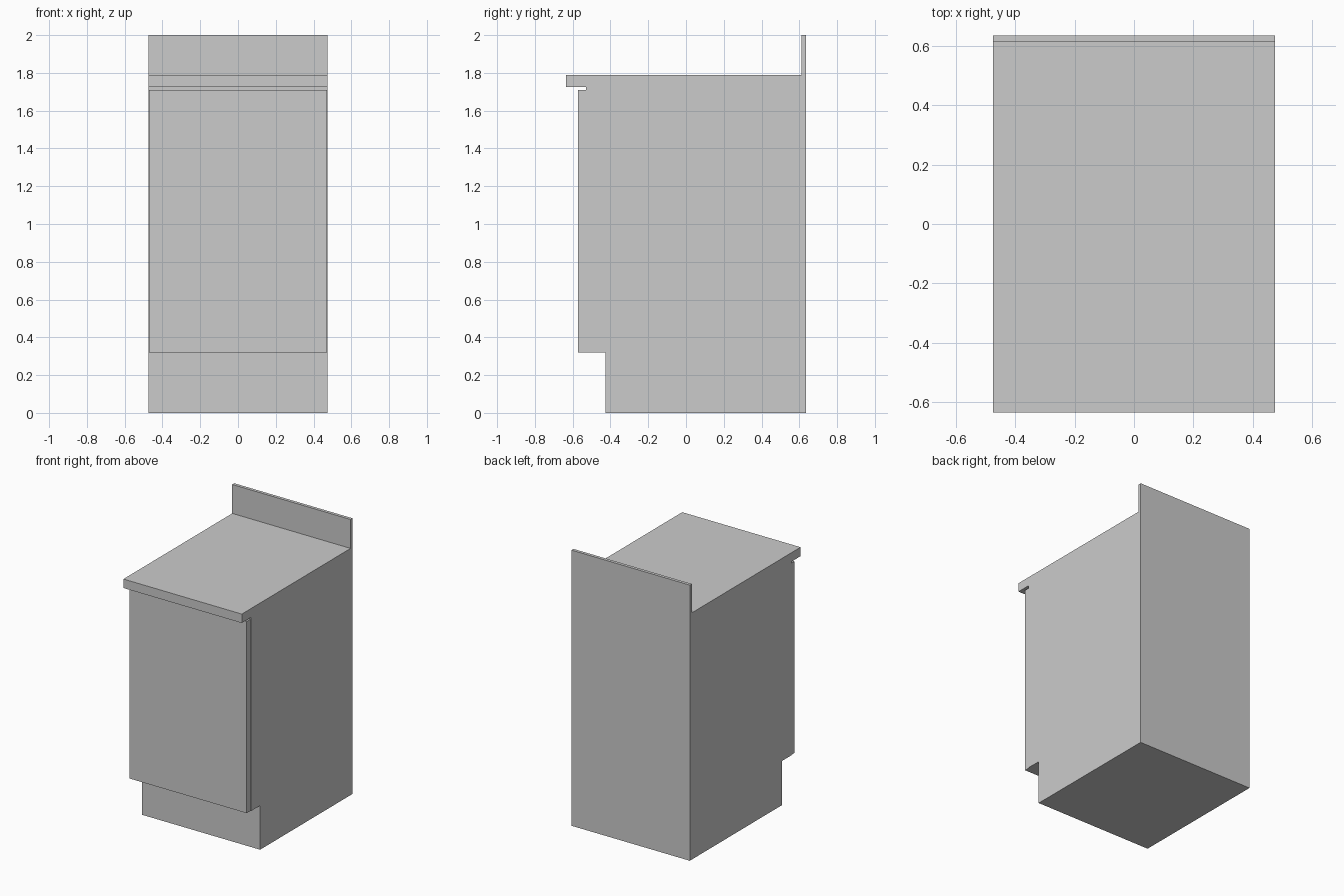
import bpy
import bmesh

if "Cube" in bpy.data.objects:
    bpy.data.objects.remove(bpy.data.objects["Cube"])

HALF_W = 0.475


def extrude_profile(name, profile, half_width):
    """Extrude a closed (y, z) side profile across x."""
    bm = bmesh.new()
    face = bm.faces.new([bm.verts.new((-half_width, y, z)) for y, z in profile])
    result = bmesh.ops.extrude_face_region(bm, geom=[face])
    moved = [v for v in result["geom"] if isinstance(v, bmesh.types.BMVert)]
    bmesh.ops.translate(bm, verts=moved, vec=(2 * half_width, 0, 0))
    bmesh.ops.recalc_face_normals(bm, faces=bm.faces)
    mesh = bpy.data.meshes.new(name)
    bm.to_mesh(mesh)
    bm.free()
    obj = bpy.data.objects.new(name, mesh)
    bpy.context.collection.objects.link(obj)
    return obj


# Cabinet body with toe kick, overhanging worktop and rear splashback
extrude_profile("cabinet_body", [
    (0.635, 0.0), (0.635, 2.0), (0.612, 2.0), (0.612, 1.79),
    (-0.635, 1.79), (-0.635, 1.725), (-0.53, 1.725),
    (-0.53, 0.32), (-0.425, 0.32), (-0.425, 0.0),
], HALF_W)

# Slightly narrower door panel on the cabinet front
extrude_profile("door", [
    (-0.53, 0.32), (-0.53, 1.71), (-0.572, 1.71), (-0.572, 0.32),
], HALF_W - 0.005)
